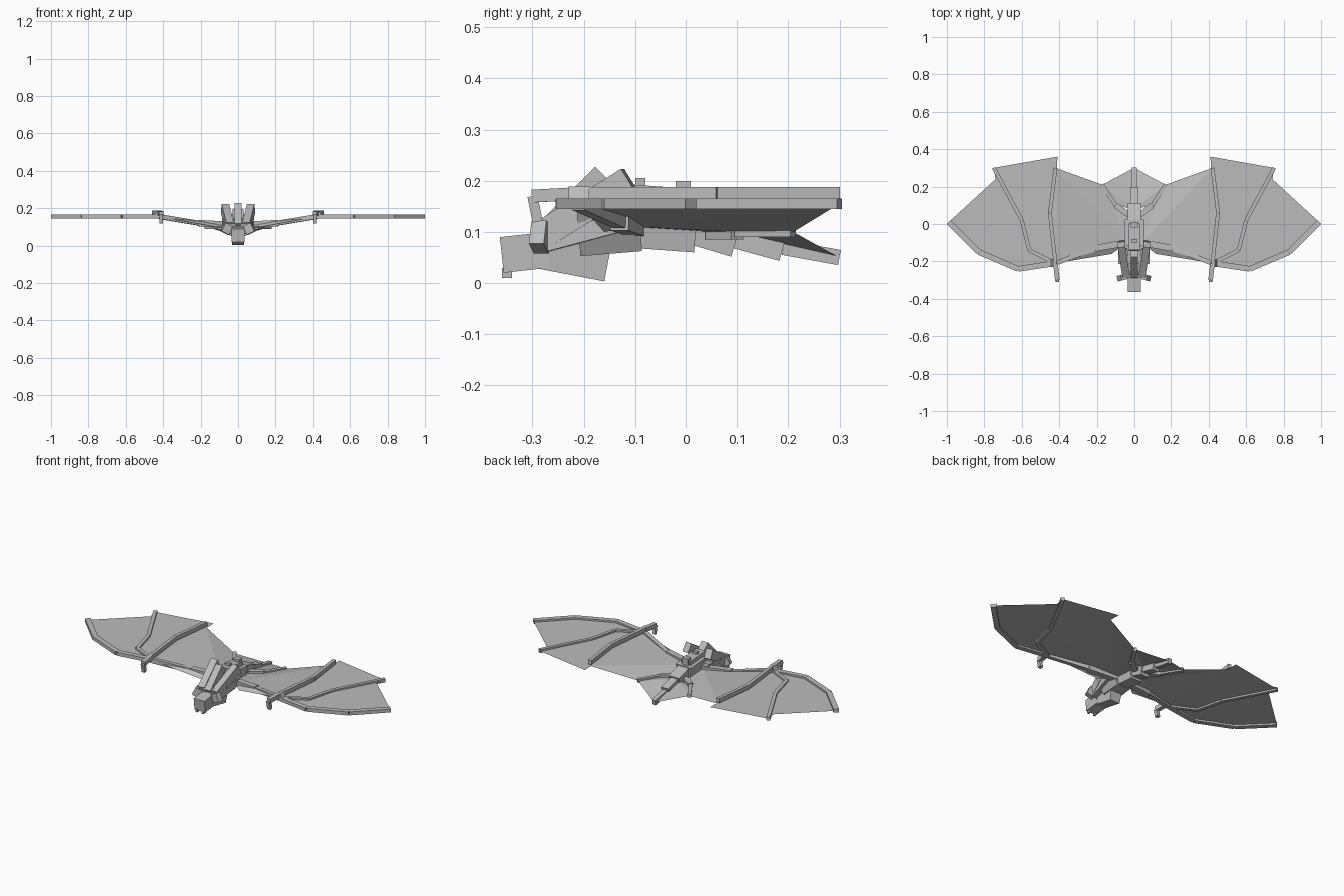
import bpy
import bmesh
from mathutils import Vector, Matrix

default_cube = bpy.data.objects.get("Cube")
if default_cube:
    bpy.data.objects.remove(default_cube)

colour = (0.5, 0.5, 0.5, 1)
grey = bpy.data.materials.new("plain_grey")
grey.use_nodes = True
grey.diffuse_color = colour
for node in grey.node_tree.nodes:
    if node.type == 'BSDF_PRINCIPLED':
        node.inputs["Base Color"].default_value = colour

UP = Vector((0, 0, 1))
MIRROR = Matrix.Diagonal((-1, 1, 1))
SIDES = {"left": Matrix.Identity(3), "right": MIRROR}


def finish(name, bm):
    """Turn a bmesh into a named grey object."""
    mesh = bpy.data.meshes.new(name)
    bm.to_mesh(mesh)
    bm.free()
    mesh.materials.append(grey)
    part = bpy.data.objects.new(name, mesh)
    bpy.context.collection.objects.link(part)


def bar(name, start, end, width, height, keel=1):
    """Box running from start to end; keel narrows its underside."""
    start, end = Vector(start), Vector(end)
    along = (end - start).normalized()
    side = along.cross(UP).normalized()
    upward = side.cross(along)
    middle = (start + end) / 2
    bm = bmesh.new()
    bmesh.ops.create_cube(bm, size=1)
    for vert in bm.verts:
        across, forward, lift = vert.co
        if lift < 0:
            across *= keel
        vert.co = (middle + side * across * width
                   + along * forward * (end - start).length
                   + upward * lift * height)
    finish(name, bm)


def middle_bar(name, front, back, width, height, keel=1):
    """Box on the centre line, from (y, z) to (y, z)."""
    bar(name, (0, *front), (0, *back), width, height, keel)


def pair(name, start, end, width, height):
    """The same box on the left and the right."""
    for label, side in SIDES.items():
        bar(f"{label}_{name}", side @ Vector(start), side @ Vector(end), width, height)


def finger(name, joints, width, height):
    """Mirrored row of boxes from joint to joint."""
    for number, (start, end) in enumerate(zip(joints, joints[1:]), start=1):
        pair(f"{name}_bone_{number}", start, end, width, height)


def membrane(name, hub, rim):
    """Mirrored thin skin fanned out from a hub point."""
    for label, side in SIDES.items():
        bm = bmesh.new()
        centre = bm.verts.new(side @ hub)
        edge = [bm.verts.new(side @ point) for point in rim]
        for first, second in zip(edge, edge[1:]):
            bm.faces.new((centre, first, second))
        bmesh.ops.recalc_face_normals(bm, faces=bm.faces)
        finish(f"{label}_{name}", bm)


def level(x, y):
    """Point on the flat outer part of the wing."""
    return Vector((x, y, 0.155))


# Joints of the left half
shoulder = Vector((0.04, -0.1, 0.11))
armpit = Vector((0.12, -0.16, 0.1))
elbow = Vector((0.21, -0.13, 0.12))
wrist = level(0.42, -0.21)
thumb_tip = Vector((0.41, -0.3, 0.17))
hip = Vector((0.03, 0.05, 0.1))
knee = Vector((0.1, 0.1, 0.1))
foot = Vector((0.17, 0.21, 0.1))
tail_root = Vector((0, 0.08, 0.1))
tail_bend = Vector((0, 0.19, 0.07))
tail_tip = Vector((0, 0.3, 0.05))
wing_tip = level(0.99, 0.01)
middle_tip = level(0.75, 0.3)
inner_tip = level(0.42, 0.3)
raised = UP * 0.02

# Head
middle_bar("snout", (-0.36, 0.055), (-0.27, 0.065), 0.07, 0.07)
middle_bar("neck", (-0.28, 0.08), (-0.15, 0.055), 0.08, 0.105, keel=0.8)
pair("ear", (0.04, -0.28, 0.08), (0.08, -0.29, 0.1), 0.03, 0.05)
pair("fang", (0.02, -0.36, 0.02), (0.02, -0.34, 0.02), 0.01, 0.02)

# Chest and the mane plates sloping down to the head
middle_bar("chest", (-0.21, 0.095), (-0.09, 0.105), 0.17, 0.085, keel=0.5)
middle_bar("centre_mane", (-0.27, 0.1), (-0.16, 0.21), 0.04, 0.05)
pair("mane_plate", (0.045, -0.27, 0.1), (0.07, -0.11, 0.2), 0.04, 0.055)
pair("cheek_plate", (0.04, -0.28, 0.09), (0.06, -0.13, 0.13), 0.045, 0.06)

# Body, spine and tail
middle_bar("torso", (-0.12, 0.12), (0.02, 0.11), 0.1, 0.1, keel=0.7)
middle_bar("back_ridge", (-0.14, 0.17), (0, 0.16), 0.06, 0.05)
middle_bar("shoulder_ridge", (-0.1, 0.18), (-0.08, 0.18), 0.03, 0.05)
middle_bar("spine_ridge", (-0.02, 0.18), (0.01, 0.18), 0.04, 0.04)
middle_bar("hips", (0, 0.12), (0.1, 0.09), 0.07, 0.08, keel=0.8)
bar("tail_base", tail_root, tail_bend, 0.045, 0.055)
bar("tail_end", tail_bend, tail_tip, 0.025, 0.03)

# Legs
pair("thigh", hip, knee, 0.03, 0.03)
pair("shin", knee, foot, 0.02, 0.02)

# Arms and thumb claws
pair("upper_arm", shoulder, elbow, 0.035, 0.035)
pair("forearm", elbow, wrist, 0.025, 0.025)
pair("wrist", wrist + raised / 2, wrist + raised - level(-0.02, 0) + level(0, 0), 0.04, 0.03)
pair("thumb", wrist + raised, thumb_tip, 0.025, 0.025)
pair("claw", thumb_tip, thumb_tip - UP * 0.05 + Vector((0, 0.01, 0)), 0.02, 0.02)

# Wing fingers
leading = [wrist, level(0.62, -0.24), level(0.83, -0.15), wing_tip]
centre = [wrist, level(0.56, -0.14), level(0.6, 0.02), middle_tip]
inner = [wrist + raised, level(0.45, 0.06) + raised, inner_tip + raised]
finger("leading_finger", leading, 0.03, 0.02)
finger("middle_finger", centre, 0.02, 0.02)
finger("inner_finger", inner, 0.02, 0.025)

# Skin of the wings and tail
membrane("outer_membrane", wrist, leading[1:] + [level(0.74, 0.24), middle_tip, level(0.41, 0.36)])
membrane("inner_membrane", shoulder, [armpit, wrist, inner_tip, foot, knee, hip])
membrane("tail_membrane", tail_root, [knee, foot, tail_tip])
